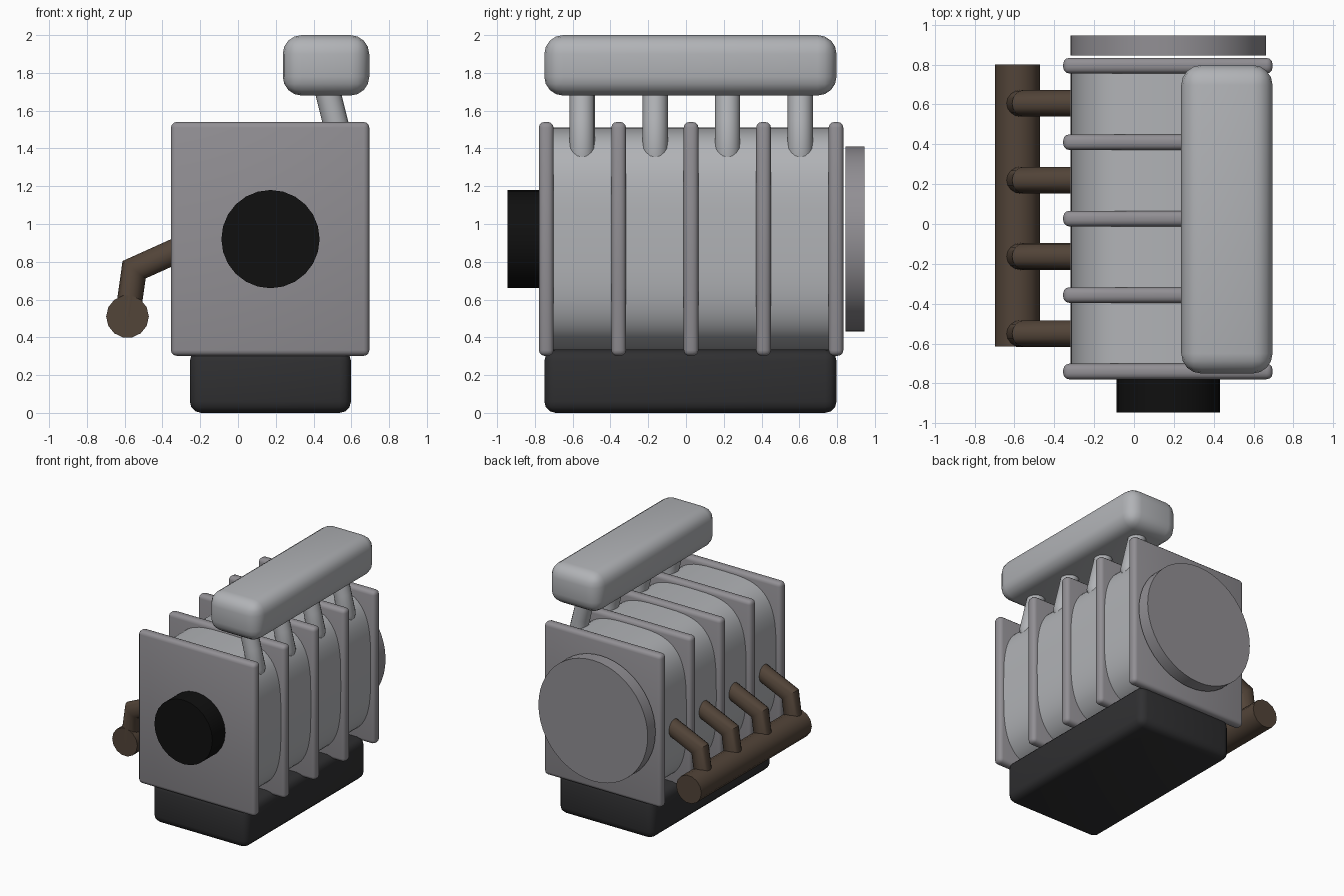
import bpy, bmesh, math
from mathutils import Vector

if "Cube" in bpy.data.objects:
    bpy.data.objects.remove(bpy.data.objects["Cube"])

CX, CZ = 0.172, 0.92                             # crank axis
CYL_Y = [-0.55, -0.163, 0.22, 0.605]             # cylinder positions


def material(name, rgb):
    m = bpy.data.materials.new(name)
    m.diffuse_color = (*rgb, 1)
    m.use_nodes = True
    m.node_tree.nodes["Principled BSDF"].inputs["Base Color"].default_value = m.diffuse_color
    return m


BLACK = material("black_rubber", (0.005, 0.005, 0.005))
DARK = material("dark_metal", (0.029, 0.029, 0.031))
RUST = material("exhaust_brown", (0.085, 0.058, 0.04))
ALLOY = material("alloy", (0.44, 0.45, 0.47))
STEEL = material("steel", (0.285, 0.275, 0.295))


def finish(name, bm, mat, angle=35):
    bmesh.ops.recalc_face_normals(bm, faces=bm.faces)
    me = bpy.data.meshes.new(name)
    bm.to_mesh(me)
    bm.free()
    ob = bpy.data.objects.new(name, me)
    bpy.context.collection.objects.link(ob)
    me.materials.append(mat)
    bpy.ops.object.select_all(action='DESELECT')
    ob.select_set(True)
    bpy.context.view_layer.objects.active = ob
    bpy.ops.object.shade_smooth_by_angle(angle=math.radians(angle))
    return ob


def rounded_box(name, lo, hi, bevel, segments, mat):
    bm = bmesh.new()
    bmesh.ops.create_cube(bm, size=1)
    for v in bm.verts:
        v.co = [(a + b) / 2 + c * (b - a) for a, b, c in zip(lo, hi, v.co)]
    bmesh.ops.bevel(bm, geom=bm.edges[:], offset=bevel, segments=segments,
                    profile=0.5, affect='EDGES')
    return finish(name, bm, mat)


def skin(name, rings, mat, angle=35):
    """Join equal rings of points into a capped solid."""
    bm = bmesh.new()
    loops = [[bm.verts.new(p) for p in ring] for ring in rings]
    n = len(loops[0])
    for a, b in zip(loops, loops[1:]):
        for i in range(n):
            j = (i + 1) % n
            bm.faces.new((a[i], a[j], b[j], b[i]))
    bm.faces.new(loops[0])
    bm.faces.new(loops[-1])
    return finish(name, bm, mat, angle)


def oval(y, rx, rz, power=2, n=32, cx=CX, cz=CZ):
    def p(c):
        return math.copysign(abs(c) ** (2 / power), c)
    ts = [2 * math.pi * i / n for i in range(n)]
    return [(cx + rx * p(math.cos(t)), y, cz + rz * p(math.sin(t))) for t in ts]


def tube(name, path, y, r, mat, n=16):
    """Mitred round pipe along an x-z path."""
    pts = [Vector((x, z)) for x, z in path]
    rings = []
    for i, p in enumerate(pts):
        d0 = (p - pts[max(i - 1, 0)]).normalized()
        d1 = (pts[min(i + 1, len(pts) - 1)] - p).normalized()
        t = (d0 + d1).normalized()
        side = Vector((-t.y, t.x)) / t.dot(d1 if d1.length else d0)
        ring = []
        for k in range(n):
            a = 2 * math.pi * k / n
            q = p + side * r * math.cos(a)
            ring.append((q.x, y + r * math.sin(a), q.y))
        rings.append(ring)
    return skin(name, rings, mat)


# Engine block with rounded section, and its five plates
skin("engine_block", [oval(y, 0.49, 0.59, 3.5, 64) for y in (-0.74, 0.79)], ALLOY)
for i in range(5):
    y = -0.74 + i * 0.3835
    rounded_box(f"block_plate_{i + 1}", (-0.355, y - 0.039, 0.302),
                (0.695, y + 0.039, 1.54), 0.03, 3, STEEL)

# Oil pan
rounded_box("oil_pan", (-0.255, -0.75, 0), (0.598, 0.797, 0.335), 0.06, 3, DARK)

# Front pulley and rear flywheel
skin("front_pulley", [oval(y, 0.26, 0.26, n=24) for y in (-0.945, -0.74)], BLACK)
skin("flywheel", [oval(y, 0.49, 0.49, n=48) for y in (0.845, 0.945)], STEEL)

# Intake plenum and runners, whose ends turn into the block
rounded_box("intake_plenum", (0.237, -0.75, 1.68), (0.695, 0.797, 2.0), 0.1, 4, ALLOY)
for i, y in enumerate(CYL_Y):
    tube(f"intake_runner_{i + 1}",
         [(0.455, 1.78), (0.515, 1.54), (0.55, 1.40), (0.51, 1.27)], y, 0.067, ALLOY)

# Exhaust manifold and runners
skin("exhaust_manifold",
     [oval(y, 0.113, 0.113, n=14, cx=-0.585, cz=0.51) for y in (-0.615, 0.80)], RUST, 40)
for i, y in enumerate(CYL_Y):
    tube(f"exhaust_runner_{i + 1}",
         [(-0.585, 0.51), (-0.55, 0.758), (-0.25, 0.893)], y, 0.067, RUST)
